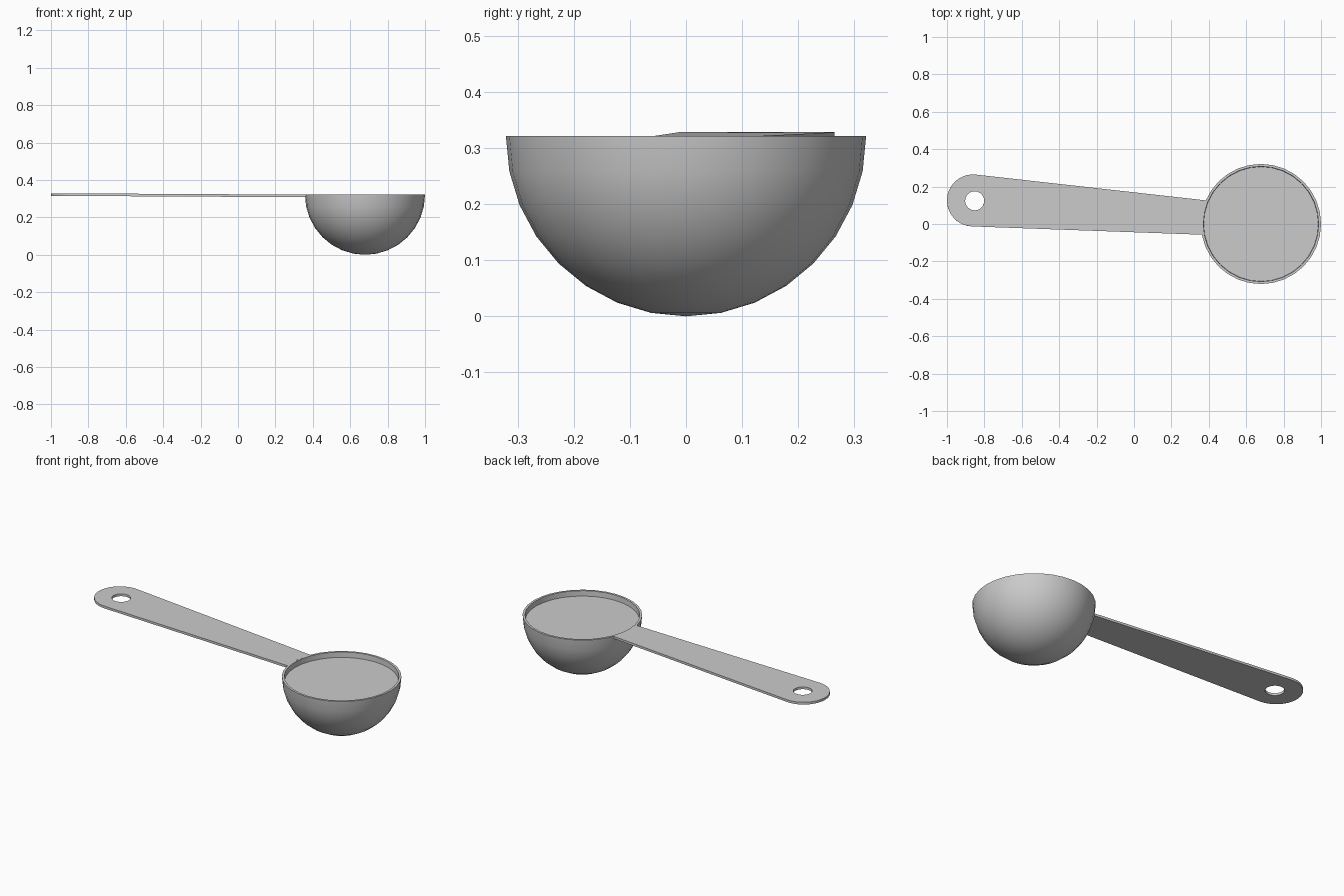
import bpy, bmesh
from math import sin, cos, pi, radians, sqrt

if "Cube" in bpy.data.objects:
    bpy.data.objects.remove(bpy.data.objects["Cube"])

CX, R = 0.679, 0.321      # bowl centre and radius
INNER, FILL_Z = 0.308, 0.29
SEG = 32


def lathe(name, profile, x):
    """Revolve an (r, z) profile around a vertical axis at x."""
    bm = bmesh.new()
    verts = [bm.verts.new((r, 0, z)) for r, z in profile]
    edges = [bm.edges.new(p) for p in zip(verts, verts[1:])]
    bmesh.ops.spin(bm, geom=verts + edges, cent=(0, 0, 0), axis=(0, 0, 1),
                   angle=2 * pi, steps=SEG, use_duplicate=False)
    bmesh.ops.remove_doubles(bm, verts=bm.verts, dist=1e-5)
    bmesh.ops.recalc_face_normals(bm, faces=bm.faces)
    me = bpy.data.meshes.new(name)
    bm.to_mesh(me)
    bm.free()
    ob = bpy.data.objects.new(name, me)
    bpy.context.collection.objects.link(ob)
    ob.location.x = x
    return ob


def smooth(ob):
    bpy.ops.object.select_all(action='DESELECT')
    ob.select_set(True)
    bpy.context.view_layer.objects.active = ob
    bpy.ops.object.shade_smooth_by_angle(angle=radians(30))


def arc(cx, cy, r, a0, a1, n):
    return [(cx + r * cos(radians(a0 + (a1 - a0) * i / n)),
             cy + r * sin(radians(a0 + (a1 - a0) * i / n))) for i in range(n + 1)]


# Bowl: outer hemisphere, thin rim, short inner wall and level inner surface
profile = [(R * sin(i * pi / 16), R - R * cos(i * pi / 16)) for i in range(9)]
drop = R - FILL_Z
profile += [(INNER, R), (sqrt(INNER ** 2 - drop ** 2), FILL_Z), (0, FILL_Z)]
profile[0] = (0, 0)
smooth(lathe("bowl", profile, CX))

# Handle: tapered flat strip with a rounded, pierced end, meeting the rim
outline = arc(-0.861, 0.126, 0.139, 84, 268, 20)
outline += arc(CX, 0, 0.315, 190.5, 156.5, 6)
hole = arc(-0.852, 0.124, 0.051, 0, 345, 23)

cu = bpy.data.curves.new("handle", 'CURVE')
cu.dimensions = '2D'
cu.fill_mode = 'BOTH'
cu.extrude = 0.0068
for pts in (outline, hole):
    sp = cu.splines.new('POLY')
    sp.points.add(len(pts) - 1)
    for p, (x, y) in zip(sp.points, pts):
        p.co = (x, y, 0, 1)
    sp.use_cyclic_u = True
handle = bpy.data.objects.new("handle", cu)
bpy.context.collection.objects.link(handle)
handle.location.z = 0.3165
handle.rotation_euler.y = 0.0055     # slight rise toward the free end
bpy.ops.object.select_all(action='DESELECT')
handle.select_set(True)
bpy.context.view_layer.objects.active = handle
bpy.ops.object.convert(target='MESH')
handle = bpy.context.view_layer.objects.active
bm = bmesh.new()
bm.from_mesh(handle.data)
bmesh.ops.remove_doubles(bm, verts=bm.verts, dist=1e-5)
bmesh.ops.recalc_face_normals(bm, faces=bm.faces)
bm.to_mesh(handle.data)
bm.free()
smooth(handle)
